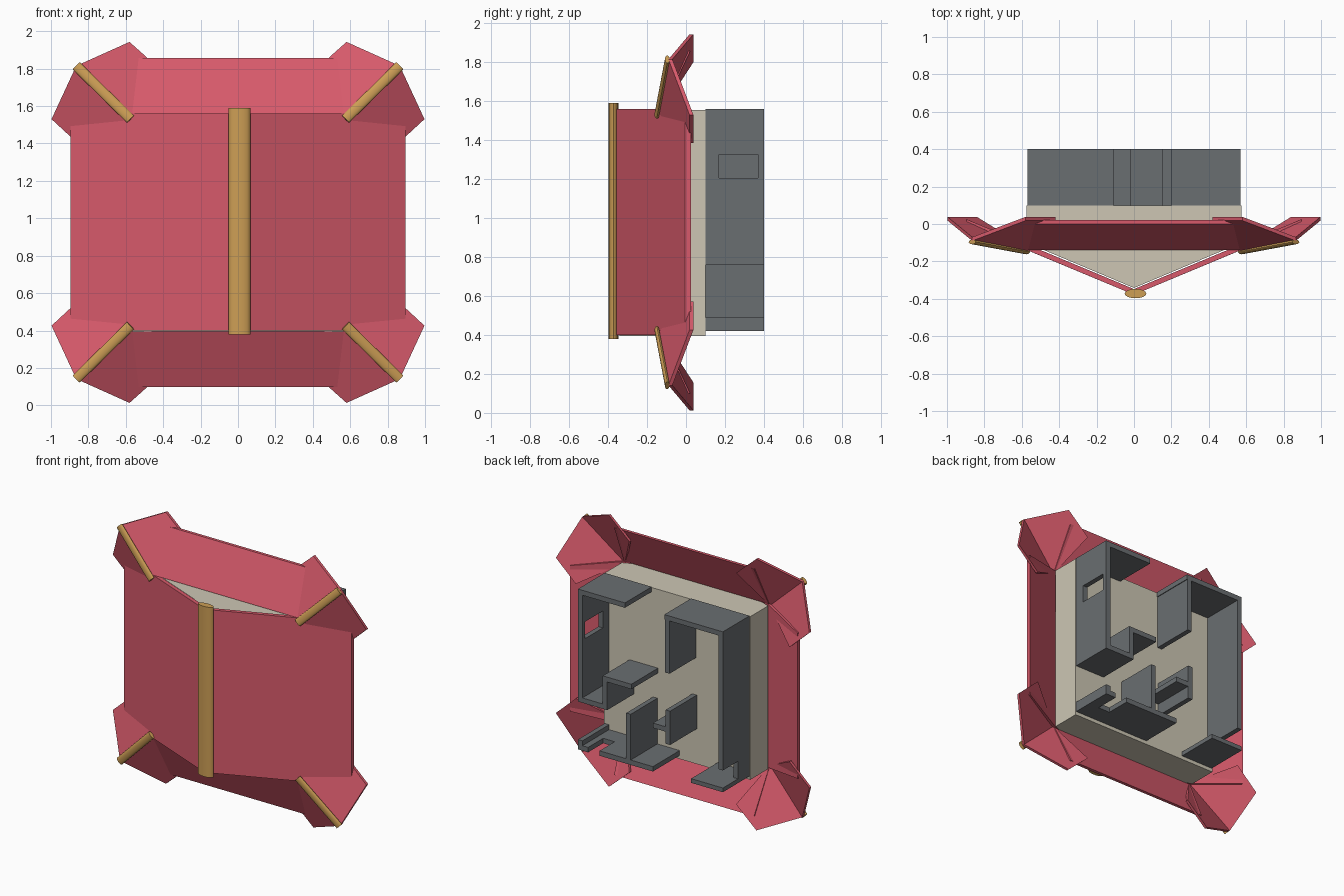
import bpy, bmesh, math
from mathutils import Vector

if "Cube" in bpy.data.objects:
    bpy.data.objects.remove(bpy.data.objects["Cube"])


def material(name, color):
    m = bpy.data.materials.new(name)
    m.diffuse_color = (*color, 1)
    m.use_nodes = True
    m.node_tree.nodes["Principled BSDF"].inputs["Base Color"].default_value = m.diffuse_color
    return m


RED = material("roof_red", (0.68, 0.102, 0.147))
CREAM = material("ceiling_cream", (0.61, 0.565, 0.456))
GREY = material("wall_grey", (0.144, 0.156, 0.165))
GOLD = material("beam_gold", (0.61, 0.342, 0.091))
MID = 0.978  # height of the horizontal mirror plane


def finish(name, bm, mat):
    bmesh.ops.recalc_face_normals(bm, faces=bm.faces)
    me = bpy.data.meshes.new(name)
    bm.to_mesh(me)
    bm.free()
    me.materials.append(mat)
    ob = bpy.data.objects.new(name, me)
    bpy.context.collection.objects.link(ob)
    return ob


def plate(name, pts, offset, mat):
    """Solid made by sweeping one polygon along an offset."""
    bm = bmesh.new()
    face = bm.faces.new([bm.verts.new(p) for p in pts])
    res = bmesh.ops.extrude_face_region(bm, geom=[face], use_keep_orig=True)
    moved = [v for v in res["geom"] if isinstance(v, bmesh.types.BMVert)]
    bmesh.ops.translate(bm, verts=moved, vec=Vector(offset))
    return finish(name, bm, mat)


def wall(x0, x1, z0, z1, y0=0.1, y1=0.4, name="wall"):
    return plate(name, [(x0, y0, z0), (x1, y0, z0), (x1, y0, z1), (x0, y0, z1)],
                 (0, y1 - y0, 0), GREY)


def beam(name, a, b, wide, deep):
    """Elliptical rod between two points, flattened along y."""
    a, b = Vector(a), Vector(b)
    d = (b - a).normalized()
    side = d.cross(Vector((0, 1, 0))).normalized()
    out = side.cross(d)
    bm = bmesh.new()
    n = 16
    rings = [[bm.verts.new(p + side * wide * math.cos(2 * math.pi * i / n)
                           + out * deep * math.sin(2 * math.pi * i / n))
              for i in range(n)] for p in (a, b)]
    for i in range(n):
        j = (i + 1) % n
        bm.faces.new((rings[0][i], rings[0][j], rings[1][j], rings[1][i]))
    for r in rings:
        bm.faces.new(r)
    ob = finish(name, bm, GOLD)
    bpy.context.view_layer.objects.active = ob
    ob.select_set(True)
    bpy.ops.object.shade_smooth_by_angle(angle=math.radians(40))
    ob.select_set(False)


def flip(p, sx, sz):
    return (p[0] * sx, p[1], MID + (p[2] - MID) * sz)


# main roof slopes
for sx, side in ((-1, "left"), (1, "right")):
    pts = [(0, -0.378, 0.40), (0.57, -0.14, 0.40), (0.895, -0.005, 0.46),
           (0.895, -0.005, 1.496), (0.57, -0.14, 1.56), (0, -0.378, 1.56)]
    plate(side + "_roof_slope", [(x * sx, y, z) for x, y, z in pts], (0, 0.03, 0), RED)

# end skirts
for sz, end in ((1, "upper"), (-1, "lower")):
    pts = [(-0.57, -0.14, 1.56), (0.57, -0.14, 1.56), (0.55, 0, 1.857), (-0.55, 0, 1.857)]
    plate(end + "_roof_skirt", [flip(p, 1, sz) for p in pts], (0, 0.022, 0), RED)

# upturned corners with hip beams
A, B = (0.57, -0.148, 1.545), (0.865, -0.09, 1.815)
C, D = (0.58, 0.018, 1.943), (0.42, 0.018, 1.80)
E, F = (0.997, 0.018, 1.53), (0.84, 0.018, 1.385)
for sx, side in ((-1, "left"), (1, "right")):
    for sz, end in ((1, "upper"), (-1, "lower")):
        for part, quad in (("end", (A, B, C, D)), ("side", (A, F, E, B))):
            plate(f"{end}_{side}_corner_{part}_flap", [flip(p, sx, sz) for p in quad],
                  (0, 0.02, 0), RED)
        beam(f"{end}_{side}_hip_beam", flip((0.575, -0.15, 1.53), sx, sz),
             flip((0.865, -0.096, 1.815), sx, sz), 0.027, 0.012)

# ridge beam
beam("ridge_beam", (0.008, -0.372, 0.38), (0.008, -0.372, 1.59), 0.058, 0.025)

# gable and ceiling block
plate("ceiling_block", [(-0.575, 0.1, 0.395), (0.575, 0.1, 0.395), (0.575, -0.10, 0.395),
                        (0, -0.342, 0.395), (-0.575, -0.10, 0.395)], (0, 0, 1.16), CREAM)

# right outer wall with window
X0, X1 = 0.535, 0.57
wall(X0, X1, 0.76, 1.205, name="right_wall_below_window")
wall(X0, X1, 1.325, 1.56, name="right_wall_above_window")
wall(X0, X1, 1.205, 1.325, 0.1, 0.17, name="window_head")
wall(X0, X1, 1.205, 1.325, 0.37, 0.4, name="window_sill")
wall(X0, X1, 0.42, 0.49, name="right_wall_stub")

# left outer wall with a notch near its foot
wall(-0.57, -0.535, 0.575, 1.56, name="left_wall")
wall(-0.57, -0.535, 0.45, 0.575, 0.1, 0.23, name="left_wall_notch")

# upper walls
wall(0.20, X0, 1.525, 1.56, name="upper_wall_right")
wall(-0.535, -0.11, 1.525, 1.56, name="upper_wall_left")
wall(-0.15, -0.115, 1.15, 1.525, name="hall_wall")

# lower walls
wall(-0.02, 0.40, 0.42, 0.455, name="lower_wall_middle")
wall(0.40, 0.49, 0.42, 0.455, 0.1, 0.23, name="lower_wall_notch")
wall(0.49, X0, 0.42, 0.455, name="lower_wall_right")
wall(-0.57, -0.32, 0.42, 0.45, name="lower_wall_left")

# inner partitions
wall(0.375, X0, 0.76, 0.795, name="closet_low_wall")
wall(0.34, 0.375, 0.76, 0.96, name="closet_side_wall")
wall(0.15, 0.375, 0.96, 0.995, name="closet_top_wall")
wall(0.155, 0.19, 0.455, 0.78, name="room_partition")
wall(-0.155, -0.12, 0.645, 0.885, name="centre_partition")
wall(-0.12, -0.02, 0.73, 0.765, name="centre_partition_return")
